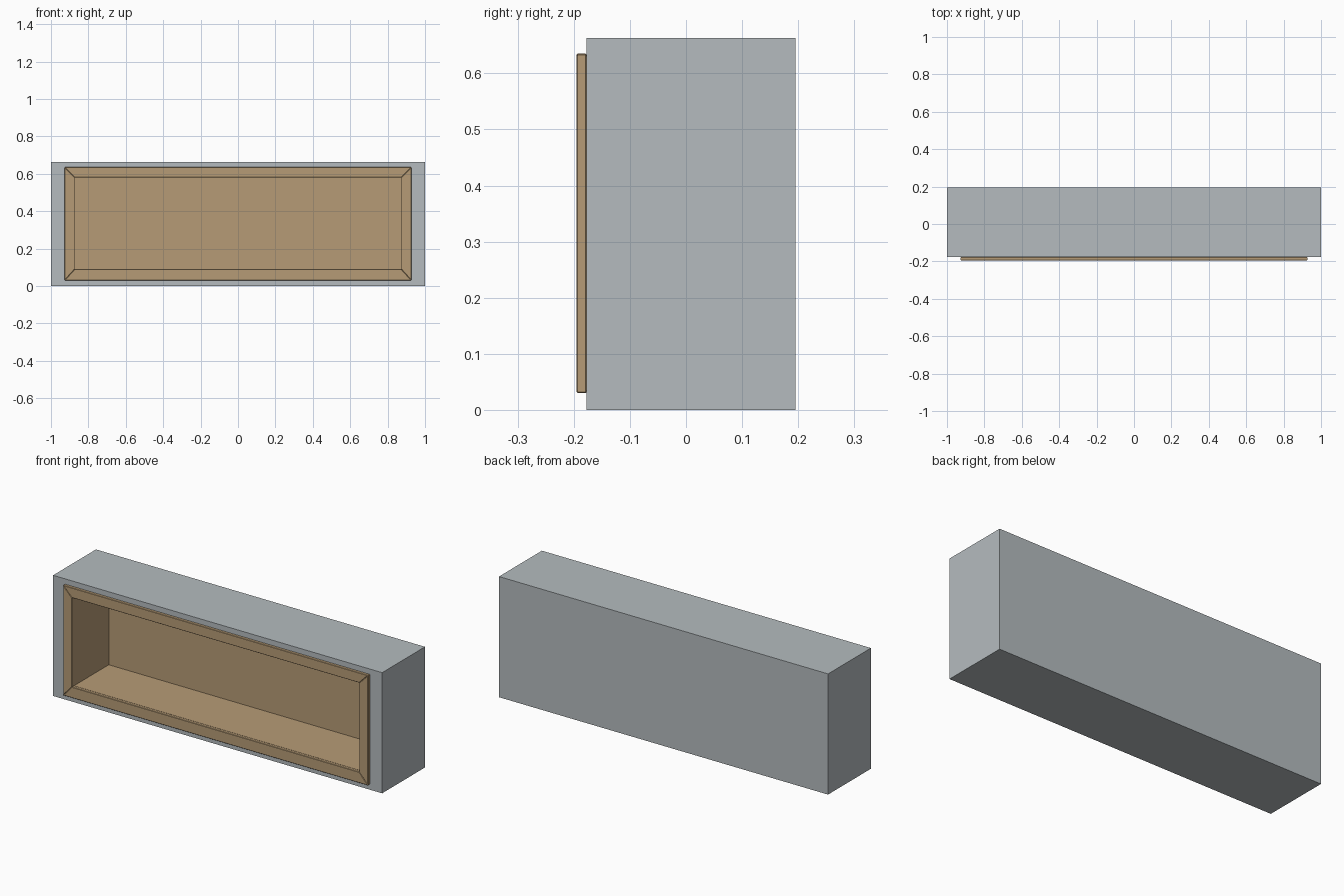
import bpy, bmesh

old = bpy.data.objects.get("Cube")
if old:
    bpy.data.objects.remove(old)


def material(name, rgb):
    m = bpy.data.materials.new(name)
    m.use_nodes = True
    m.diffuse_color = (*rgb, 1)
    m.node_tree.nodes["Principled BSDF"].inputs["Base Color"].default_value = (*rgb, 1)
    return m


grey = material("wall grey", (0.46, 0.50, 0.52))
wood = material("tan wood", (0.47, 0.33, 0.18))

# Main dimensions
FRONT, BACK, TRIM_FRONT = -0.177, 0.195, -0.195
HEIGHT = 0.663
NICHE_BACK = 0.125
OPEN_X, OPEN_LOW, OPEN_HIGH = 0.873, 0.09, 0.58
TRIM_X, TRIM_LOW, TRIM_HIGH = 0.927, 0.03, 0.635
PANEL = 0.018


def prism(name, outline, y0, y1, mat, bevel=0):
    """Extrude an x-z outline from y0 to y1."""
    bm = bmesh.new()
    face = bm.faces.new([bm.verts.new((x, y0, z)) for x, z in outline])
    out = bmesh.ops.extrude_face_region(bm, geom=[face])
    moved = [v for v in out["geom"] if isinstance(v, bmesh.types.BMVert)]
    bmesh.ops.translate(bm, verts=moved, vec=(0, y1 - y0, 0))
    bmesh.ops.recalc_face_normals(bm, faces=bm.faces)
    mesh = bpy.data.meshes.new(name)
    bm.to_mesh(mesh)
    bm.free()
    mesh.materials.append(mat)
    ob = bpy.data.objects.new(name, mesh)
    bpy.context.collection.objects.link(ob)
    if bevel:
        mod = ob.modifiers.new("Soft edges", "BEVEL")
        mod.width, mod.segments = bevel, 1
    return ob


def rect(x0, x1, z0, z1):
    return [(x0, z0), (x1, z0), (x1, z1), (x0, z1)]


# Wall block with a recess sized for the lining
wall = prism("wall_block", rect(-1, 1, 0, HEIGHT), FRONT, BACK, grey)
bm = bmesh.new()
bm.from_mesh(wall.data)
front = min(bm.faces, key=lambda f: f.calc_center_median().y)
bmesh.ops.inset_region(bm, faces=[front], thickness=0.05)
hole = rect(-OPEN_X - PANEL, OPEN_X + PANEL, OPEN_LOW - PANEL, OPEN_HIGH + PANEL)
for v in front.verts:
    v.co.x, v.co.z = hole[(0 if v.co.x < 0 else 1) if v.co.z < HEIGHT / 2
                          else (3 if v.co.x < 0 else 2)]
out = bmesh.ops.extrude_face_region(bm, geom=[front])
moved = [v for v in out["geom"] if isinstance(v, bmesh.types.BMVert)]
bmesh.ops.translate(bm, verts=moved, vec=(0, NICHE_BACK + PANEL - FRONT, 0))
if front.is_valid:
    bmesh.ops.delete(bm, geom=[front], context="FACES_ONLY")
bmesh.ops.recalc_face_normals(bm, faces=bm.faces)
bm.to_mesh(wall.data)
bm.free()

# Niche lining: floor, ceiling, ends and a back in two boards
wide = OPEN_X + PANEL
prism("lining_floor", rect(-wide, wide, OPEN_LOW - PANEL, OPEN_LOW), FRONT, NICHE_BACK, wood)
prism("lining_ceiling", rect(-wide, wide, OPEN_HIGH, OPEN_HIGH + PANEL), FRONT, NICHE_BACK, wood)
for side, s in (("right", -1), ("left", 1)):
    prism("lining_end_" + side, rect(s * OPEN_X, s * wide, OPEN_LOW, OPEN_HIGH),
          FRONT, NICHE_BACK, wood)
    prism("back_board_" + side, rect(0, s * wide, OPEN_LOW - PANEL, OPEN_HIGH + PANEL),
          NICHE_BACK, NICHE_BACK + PANEL, wood)

# Mitred trim frame around the opening
outer = rect(-TRIM_X, TRIM_X, TRIM_LOW, TRIM_HIGH)
inner = rect(-OPEN_X, OPEN_X, OPEN_LOW, OPEN_HIGH)
for i, part in enumerate(("bottom", "left", "top", "right")):
    j = (i + 1) % 4
    prism("trim_" + part, [outer[i], outer[j], inner[j], inner[i]],
          TRIM_FRONT, FRONT, wood, bevel=0.002)
